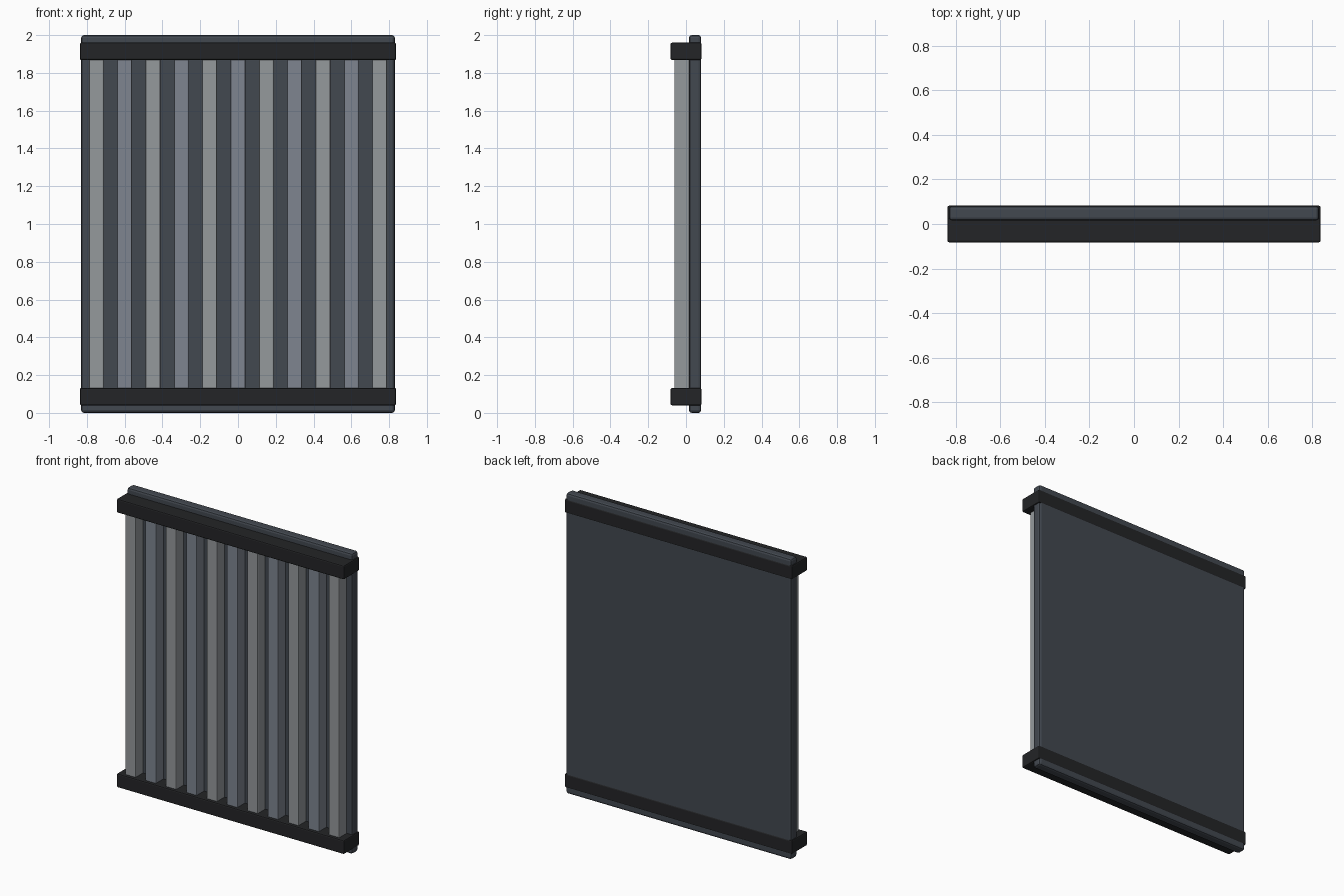
import bpy

if "Cube" in bpy.data.objects:
    bpy.data.objects.remove(bpy.data.objects["Cube"])


def material(name, rgb):
    m = bpy.data.materials.new(name)
    m.diffuse_color = (*rgb, 1)
    m.use_nodes = True
    m.node_tree.nodes["Principled BSDF"].inputs["Base Color"].default_value = m.diffuse_color
    return m


def box(name, x, y, z, mat, bevel):
    """Bevelled box from (min, max) ranges."""
    bpy.ops.mesh.primitive_cube_add(size=1, location=[(a + b) / 2 for a, b in (x, y, z)])
    ob = bpy.context.object
    ob.name = name
    ob.scale = [b - a for a, b in (x, y, z)]
    bpy.ops.object.transform_apply(location=False, rotation=False, scale=True)
    mod = ob.modifiers.new("Bevel", "BEVEL")
    mod.width = bevel
    mod.segments = 2
    ob.data.materials.append(mat)
    return ob


panel_mat = material("dark_slate", (0.055, 0.065, 0.08))
rail_mat = material("black_metal", (0.017, 0.018, 0.02))
slat_mats = [material("light_steel", (0.30, 0.32, 0.335)),
             material("blue_steel", (0.21, 0.235, 0.28))]

# Back panel
box("back_panel", (-0.83, 0.83), (0.016, 0.08), (0, 2), panel_mat, 0.014)

# Vertical slats, alternating tones
for i in range(11):
    cx = (i - 5) * 0.15
    box(f"slat_{i + 1}", (cx - 0.039, cx + 0.039), (-0.062, 0.025),
        (0.10, 1.90), slat_mats[i % 2], 0.006)

# Top and bottom rails
for name, z in (("bottom_rail", 0.04), ("top_rail", 1.868)):
    box(name, (-0.837, 0.837), (-0.082, 0.082), (z, z + 0.092), rail_mat, 0.008)
